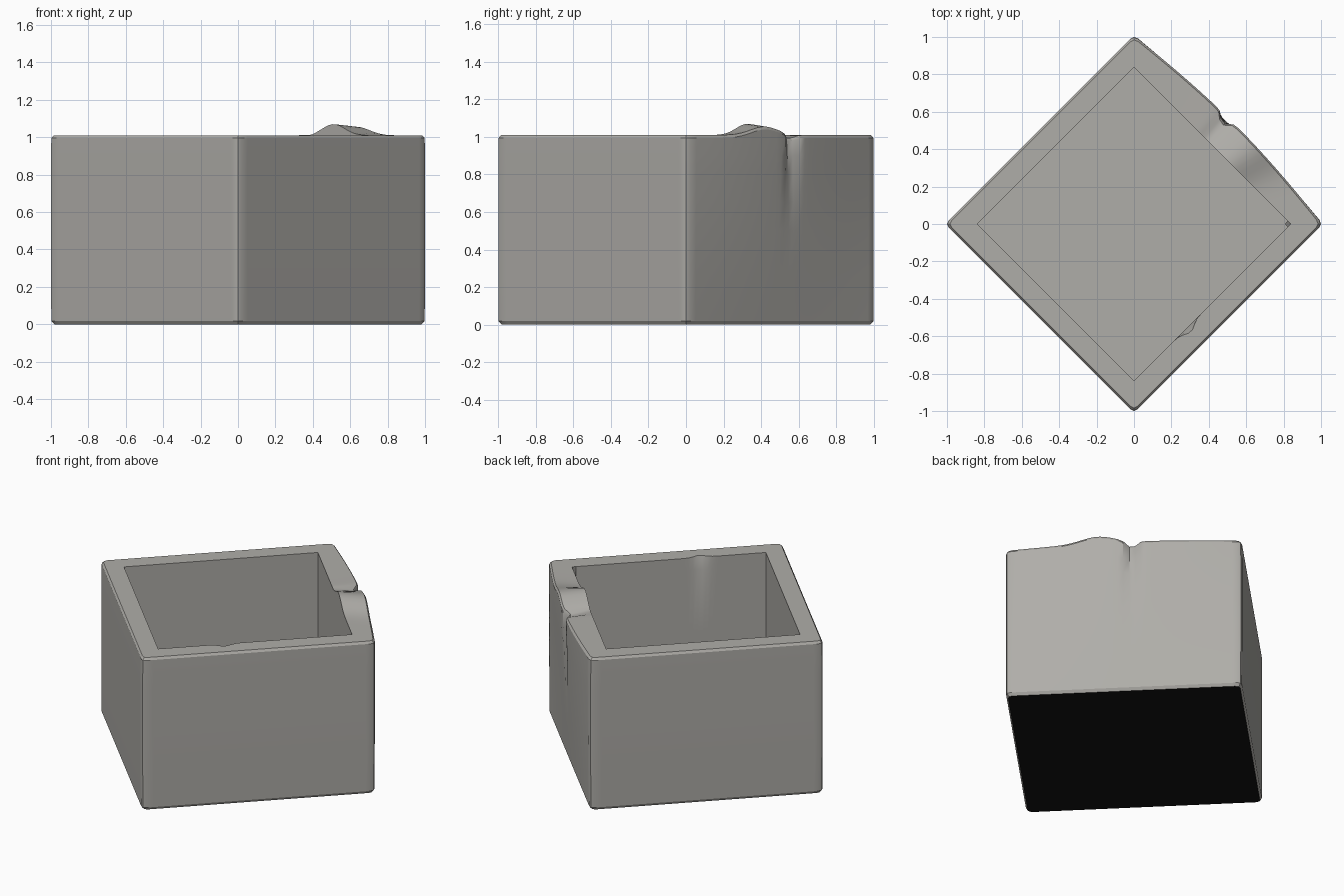
import bpy, bmesh, math
from mathutils import Vector

if "Cube" in bpy.data.objects:
    bpy.data.objects.remove(bpy.data.objects["Cube"])

CORNERS = [Vector((1, 0)), Vector((0, 1)), Vector((-1, 0)), Vector((0, -1))]
# positions along one side, finer near the corners
TS = [0, 0.02, 0.05] + [0.075 + 0.025 * i for i in range(36)] + [0.96, 0.98]


def gauss(t, centre, width):
    return math.exp(-((t - centre) / width) ** 2)


def material(name, rgb):
    m = bpy.data.materials.new(name)
    m.diffuse_color = (*rgb, 1)
    m.use_nodes = True
    m.node_tree.nodes["Principled BSDF"].inputs["Base Color"].default_value = m.diffuse_color
    return m


def point(side, t, half, z, inner):
    """Point on the square outline, with the dents and swelling of the worn wall."""
    p = CORNERS[side].lerp(CORNERS[(side + 1) % 4], t)
    n = (CORNERS[side] + CORNERS[(side + 1) % 4]).normalized()
    p = p * half
    rim = z > 0.99
    if inner:
        if side == 0 and t == 0 and z < 0.95:      # filled inner right corner
            p.x -= 0.03
        if side == 3 and z > 0.95:                 # chip in the front right inner rim
            p += n * 0.03 * gauss(t, 0.34, 0.04)
    else:
        if t == 0:                                 # softened vertical corner
            p *= 0.99
        if side == 0:                              # swelling wall and tapering crack
            p += n * 0.045 * math.sin(math.pi * t) * z
            depth = max(0, (z - 0.55) / 0.45)
            p -= n * 0.042 * depth * gauss(t, 0.535, 0.024)
    if rim and side == 0:                          # raised lump and dip on the rim
        z += (0.06 if inner else 0.045) * gauss(t, 0.39, 0.10)
        z -= (0.005 if inner else 0.025) * gauss(t, 0.535, 0.03)
    return Vector((p.x, p.y, z))


# rings run from the underside, up the outside, over the rim, down to the floor
RINGS = [(0.992, 0.0, False), (1.008, 0.018, False), (1.01, 0.25, False),
         (1.01, 0.5, False), (1.01, 0.65, False), (1.01, 0.8, False),
         (1.01, 0.9, False), (1.008, 0.995, False), (0.994, 1.01, False),
         (0.838, 1.01, True), (0.838, 0.93, True), (0.838, 0.5, True),
         (0.838, 0.1, True)]

bm = bmesh.new()
rings = [[bm.verts.new(point(s, t, h, z, inner)) for s in range(4) for t in TS]
         for h, z, inner in RINGS]
n = len(rings[0])
for k in range(len(rings) - 1):
    a, b = rings[k], rings[k + 1]
    for i in range(n):
        j = (i + 1) % n
        f = bm.faces.new((a[i], a[j], b[j], b[i]))
        # dark strip in the filled inner corner
        if k >= 10 and i in (0, n - 1):
            f.material_index = 1
underside = bm.faces.new(list(reversed(rings[0])))
underside.material_index = 1
bm.faces.new(rings[-1])
bmesh.ops.recalc_face_normals(bm, faces=bm.faces)

mesh = bpy.data.meshes.new("square_planter")
bm.to_mesh(mesh)
bm.free()
mesh.materials.append(material("weathered_grey_stone", (0.43, 0.42, 0.395)))
mesh.materials.append(material("dark_underside", (0.006, 0.006, 0.006)))
planter = bpy.data.objects.new("square_planter", mesh)
bpy.context.collection.objects.link(planter)

bpy.context.view_layer.objects.active = planter
planter.select_set(True)
bpy.ops.object.shade_smooth_by_angle(angle=math.radians(30))
